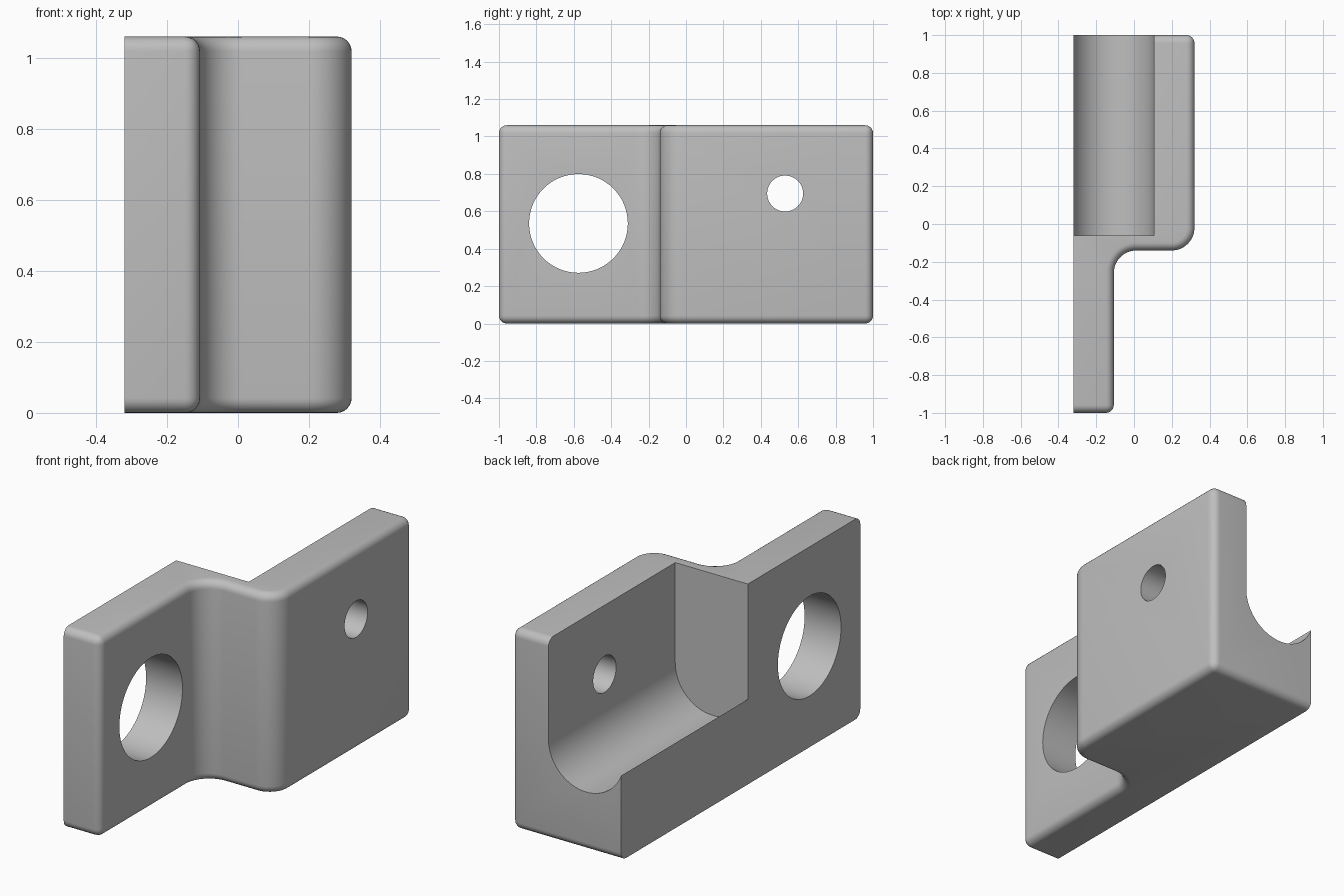
import bpy, bmesh
from math import sin, cos, pi, radians
from mathutils import Vector

if "Cube" in bpy.data.objects:
    bpy.data.objects.remove(bpy.data.objects["Cube"])

HEIGHT = 1.06
BACK, FLANGE, FRONT = -0.32, -0.107, 0.32   # x of the main faces
STEP_Y, BEND = -0.14, 0.12
EDGE_ROUND = 0.042

grey = bpy.data.materials.new("plain_grey")
grey.use_nodes = True
grey.diffuse_color = (0.52, 0.52, 0.52, 1)
grey.node_tree.nodes["Principled BSDF"].inputs["Base Color"].default_value = (0.52, 0.52, 0.52, 1)


def arc(cx, cy, r, start, end, steps):
    angles = [radians(start + (end - start) * i / steps) for i in range(steps + 1)]
    return [(cx + r * cos(a), cy + r * sin(a)) for a in angles]


def prism(points, offset):
    """Closed solid from a flat outline swept along an offset."""
    bm = bmesh.new()
    face = bm.faces.new([bm.verts.new(p) for p in points])
    swept = bmesh.ops.extrude_face_region(bm, geom=[face])["geom"]
    moved = [v for v in swept if isinstance(v, bmesh.types.BMVert)]
    bmesh.ops.translate(bm, verts=moved, vec=Vector(offset))
    bmesh.ops.recalc_face_normals(bm, faces=bm.faces)
    return bm


def add_object(name, bm):
    mesh = bpy.data.meshes.new(name)
    bm.to_mesh(mesh)
    bm.free()
    mesh.materials.append(grey)
    obj = bpy.data.objects.new(name, mesh)
    bpy.context.collection.objects.link(obj)
    return obj


# Stepped body, swept upward from its plan outline
outline = [(BACK, 1), (BACK, -1), (FLANGE, -1)]
outline += arc(FLANGE + BEND, STEP_Y - BEND, BEND, 180, 90, 12)
outline += arc(FRONT - BEND, STEP_Y + BEND, BEND, -90, 0, 12)
outline += [(FRONT, 1)]
bm = prism([(x, y, 0) for x, y in outline], (0, 0, HEIGHT))


# Round every outer edge that does not lie on the flat back
def is_rounded(edge):
    a, b = (v.co for v in edge.verts)
    if max(a.x, b.x) < BACK + 0.01:
        return False
    return abs(a.z - b.z) < 0.01 or abs(a.y) > 0.99


bmesh.ops.bevel(bm, geom=[e for e in bm.edges if is_rounded(e)], offset=EDGE_ROUND,
                offset_type='OFFSET', segments=6, profile=0.5, affect='EDGES',
                clamp_overlap=False)
body = add_object("bracket_body", bm)

# Round-bottomed channel, open at the back, top and far end
channel = [(0.105, 1.4)] + arc(-0.115, 0.53, 0.22, 0, -180, 40) + [(-0.6, 0.53), (-0.6, 1.4)]
cutters = [add_object("channel_cutter", prism([(x, -0.06, z) for x, z in channel], (0, 1.3, 0)))]

# Large and small through holes
for name, y, z, r in (("large_hole_cutter", -0.575, 0.535, 0.264),
                      ("small_hole_cutter", 0.53, 0.695, 0.096)):
    ring = arc(y, z, r, 0, 360, 64)[:-1]
    cutters.append(add_object(name, prism([(-0.8, a, b) for a, b in ring], (1.6, 0, 0))))

for cutter in cutters:
    cutter.hide_render = True
    cut = body.modifiers.new(cutter.name, 'BOOLEAN')
    cut.operation = 'DIFFERENCE'
    cut.solver = 'EXACT'
    cut.object = cutter

# Bake the cuts and drop the cutters
graph = bpy.context.evaluated_depsgraph_get()
graph.update()
result = bpy.data.meshes.new_from_object(body.evaluated_get(graph))
body.modifiers.clear()
body.data = result
for cutter in cutters:
    bpy.data.objects.remove(cutter)

bpy.ops.object.select_all(action='DESELECT')
body.select_set(True)
bpy.context.view_layer.objects.active = body
bpy.ops.object.shade_smooth_by_angle(angle=radians(25))
